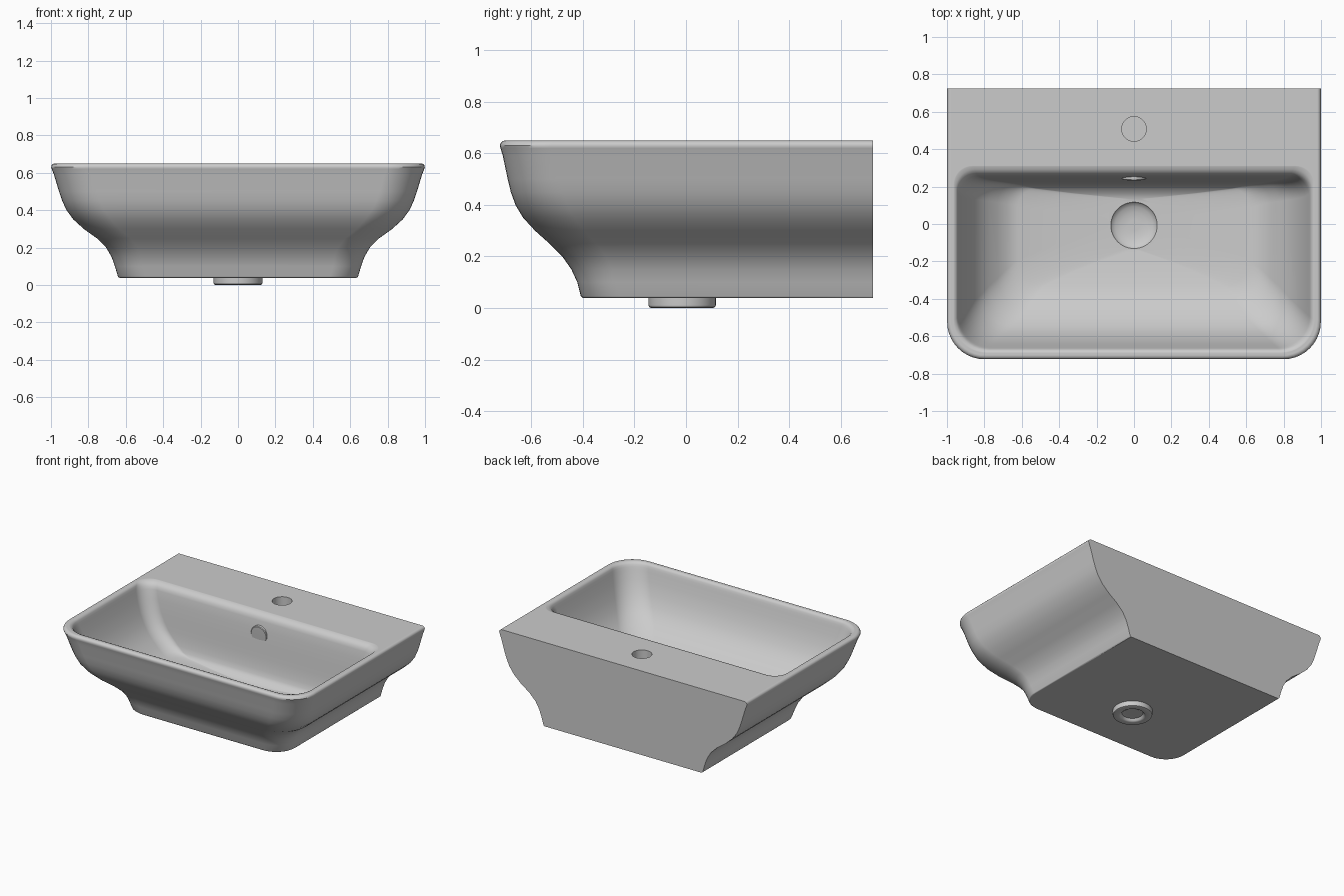
import bpy, bmesh, math

if "Cube" in bpy.data.objects:
    bpy.data.objects.remove(bpy.data.objects["Cube"])


def ring(w, yf, yb, rf, rb, z, seg=10):
    """Plan outline with rounded front and back corners, counter-clockwise."""
    pts = []
    for sx, y, r, start in ((-1, yf, rf, 180), (1, yf, rf, 270),
                            (1, yb, rb, 0), (-1, yb, rb, 90)):
        sy = -1 if y == yf else 1
        cx, cy = sx * (w - r), y - sy * r
        steps = range(seg + 1) if r > 0 else (0,)
        for i in steps:
            a = math.radians(start + 90 * i / seg)
            pts.append((cx + r * math.cos(a), cy + r * math.sin(a), z))
    return pts


def circle(r, y, z, seg=48):
    return [(r * math.cos(2 * math.pi * i / seg),
             y + r * math.sin(2 * math.pi * i / seg), z) for i in range(seg)]


def loft(name, rings):
    """Closed solid through rings of equal length."""
    bm = bmesh.new()
    vs = [[bm.verts.new(p) for p in r] for r in rings]
    n = len(vs[0])
    for a, b in zip(vs, vs[1:]):
        for i in range(n):
            j = (i + 1) % n
            bm.faces.new((a[i], a[j], b[j], b[i]))
    bm.faces.new(vs[0])
    bm.faces.new(vs[-1])
    bmesh.ops.recalc_face_normals(bm, faces=bm.faces)
    me = bpy.data.meshes.new(name)
    bm.to_mesh(me)
    bm.free()
    ob = bpy.data.objects.new(name, me)
    bpy.context.collection.objects.link(ob)
    return ob


def activate(ob):
    bpy.ops.object.select_all(action='DESELECT')
    ob.select_set(True)
    bpy.context.view_layer.objects.active = ob


def smooth(ob, angle=40):
    activate(ob)
    bpy.ops.object.shade_smooth_by_angle(angle=math.radians(angle))
    m = ob.modifiers.new("weighted", 'WEIGHTED_NORMAL')
    m.keep_sharp = True


def cut(ob, cutter):
    cutter.hide_render = True
    activate(ob)
    m = ob.modifiers.new("cut", 'BOOLEAN')
    m.operation, m.solver, m.object = 'DIFFERENCE', 'EXACT', cutter
    bpy.ops.object.modifier_apply(modifier=m.name)
    bpy.data.objects.remove(cutter)


# outer body: half width, front y, corner radius, height
outer = [(.634, -.40, .15, .038), (.642, -.408, .15, .045), (.658, -.422, .15, .10),
         (.676, -.445, .16, .15), (.705, -.48, .17, .20), (.755, -.53, .18, .25),
         (.825, -.586, .19, .30), (.88, -.632, .2, .35), (.917, -.662, .2, .40),
         (.94, -.68, .2, .45), (.957, -.692, .2, .50), (.984, -.711, .2, .59),
         (.996, -.720, .2, .62), (.999, -.723, .2, .63), (.996, -.72, .2, .64),
         (.989, -.713, .195, .647), (.979, -.703, .19, .65)]
basin = loft("basin_body", [ring(w, yf, .725, r, 0, z) for w, yf, r, z in outer])

# bowl cavity: half width, front y, back y, front radius, back radius, height
inner = [(.14, -.14, .135, .12, .11, .18), (.42, -.24, .165, .13, .1, .195),
         (.62, -.33, .19, .14, .1, .212), (.68, -.39, .204, .15, .1, .232),
         (.73, -.45, .214, .16, .1, .267), (.775, -.50, .221, .17, .1, .305),
         (.815, -.545, .227, .17, .1, .345), (.85, -.58, .232, .17, .1, .395),
         (.885, -.615, .239, .17, .1, .46), (.915, -.642, .248, .17, .1, .54),
         (.933, -.658, .258, .17, .1, .60), (.939, -.664, .265, .17, .1, .62),
         (.944, -.669, .276, .17, .1, .635), (.951, -.676, .292, .17, .1, .645),
         (.961, -.685, .308, .175, .1, .649), (.975, -.697, .32, .18, .1, .652),
         (.975, -.697, .32, .18, .1, .75)]
cut(basin, loft("bowl_cutter", [ring(*p) for p in inner]))

# drain dish and tap hole
dish = [(.03, .145), (.07, .148), (.10, .156), (.118, .167), (.124, .177), (.124, .26)]
cut(basin, loft("drain_cutter", [circle(r, -.007, z) for r, z in dish]))
cut(basin, loft("tap_cutter", [circle(.066, .508, z) for z in (.58, .75)]))
smooth(basin)

# waste outlet under the base, with a recessed mouth
outlet = [(.04, .022), (.07, .02), (.078, .006), (.09, .0), (.12, .0),
          (.128, .004), (.131, .012), (.131, .06)]
smooth(loft("waste_outlet", [circle(r, -.015, z) for r, z in outlet]))

# overflow cap on the back wall
cap = loft("overflow_cap", [circle(r, 0, z, 32) for r, z in
                            ((.064, -.02), (.064, .008), (.06, .012), (.03, .013))])
cap.rotation_euler = (math.radians(95), 0, 0)
cap.location = (0, .25, .505)
smooth(cap)
